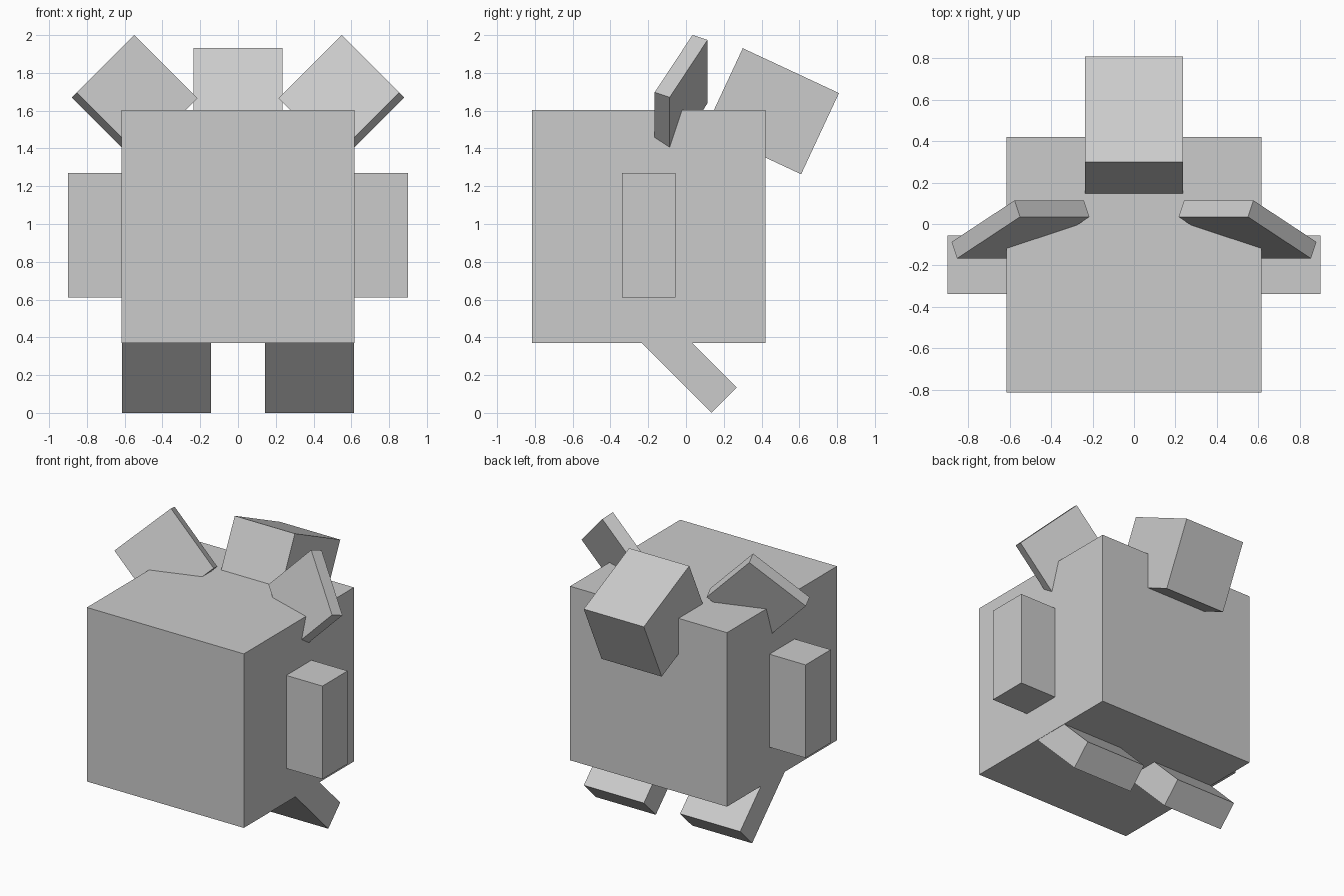
import bpy
from math import radians

if "Cube" in bpy.data.objects:
    bpy.data.objects.remove(bpy.data.objects["Cube"])


def box(name, center, size, rot=(0, 0, 0)):
    """Add a box of full dimensions `size`, rotated by XYZ degrees."""
    bpy.ops.mesh.primitive_cube_add(size=1, location=center,
                                    rotation=[radians(a) for a in rot])
    ob = bpy.context.object
    ob.name = name
    ob.scale = size
    bpy.ops.object.transform_apply(location=False, rotation=False, scale=True)
    return ob


def pair(name, center, size, rot=(0, 0, 0)):
    """Add a box on the right and its mirror image on the left."""
    x, y, z = center
    rx, ry, rz = rot
    box(name + "_right", (x, y, z), size, (rx, ry, rz))
    box(name + "_left", (-x, y, z), size, (rx, -ry, -rz))


# Large cubic body
box("body", (0, -0.197, 0.987), (1.232, 1.235, 1.235))

# Tail block leaning out of the upper back edge
box("tail", (0, 0.455, 1.597), (0.472, 0.562, 0.474), (-25, 0, 0))

# Upright side arms, slightly sunk into the body
pair("arm", (0.75, -0.197, 0.94), (0.30, 0.283, 0.66))

# Thin square ears, turned on a corner and tilted
pair("ear", (0.548, -0.026, 1.668), (0.474, 0.088, 0.474), (-25, -45, 0))

# Slanted feet running up into the body
pair("foot", (0.378, -0.031, 0.301), (0.472, 0.19, 0.66), (45, 0, 0))
